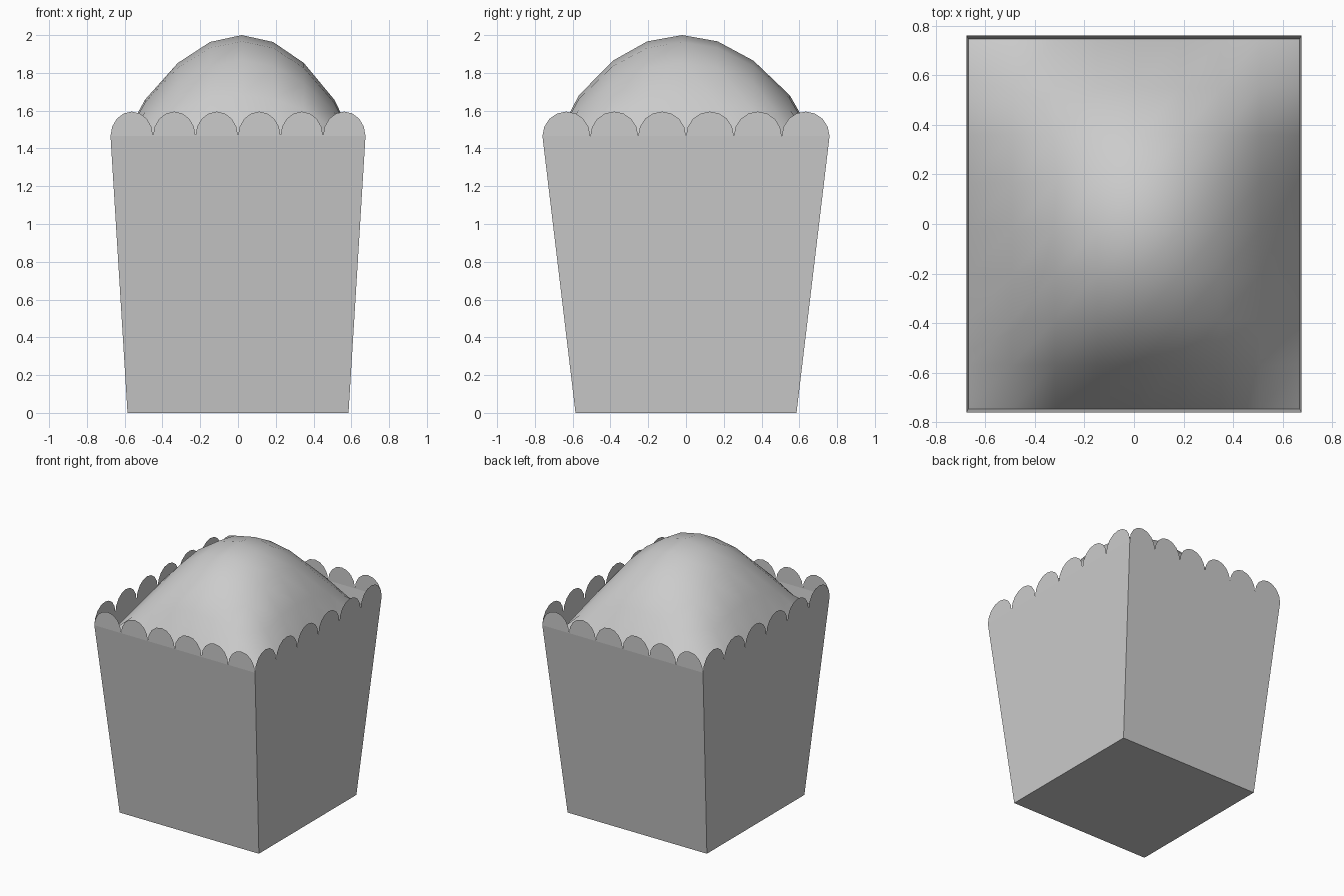
import bpy, bmesh, math

if "Cube" in bpy.data.objects:
    bpy.data.objects.remove(bpy.data.objects["Cube"])

B = 0.585                 # half width of the base
TX, TY = 0.675, 0.76      # half widths at the rim
RIM, LOBE = 1.465, 0.13   # rim height, scallop height


def finish(name, bm, smooth=False):
    bmesh.ops.remove_doubles(bm, verts=bm.verts, dist=0.0005)
    me = bpy.data.meshes.new(name)
    bm.to_mesh(me)
    bm.free()
    ob = bpy.data.objects.new(name, me)
    bpy.context.collection.objects.link(ob)
    for p in me.polygons:
        p.use_smooth = smooth
    return ob


def face(bm, pts):
    return bm.faces.new([bm.verts.new(p) for p in pts])


# tapered carton: open top, thin walls
low = [(-B, -B), (B, -B), (B, B), (-B, B)]
top = [(-TX, -TY), (TX, -TY), (TX, TY), (-TX, TY)]
bm = bmesh.new()
face(bm, [(x, y, 0) for x, y in reversed(low)])
for i in range(4):
    j = (i + 1) % 4
    face(bm, [(*low[i], 0), (*low[j], 0), (*top[j], RIM), (*top[i], RIM)])
finish("carton", bm)

# vertical scalloped rim, six lobes per side
bm = bmesh.new()
for i in range(4):
    (ax, ay), (bx, by) = top[i], top[(i + 1) % 4]
    for k in range(6):
        pts = []
        for s in range(9):
            a = math.pi * s / 8
            t = (k + 0.5 + 0.5 * math.cos(a)) / 6
            pts.append((ax + (bx - ax) * t, ay + (by - ay) * t,
                        RIM + LOBE * math.sin(a)))
        face(bm, reversed(pts[::-1]))
finish("scalloped_rim", bm)

# domed heap filling the carton, meeting the walls below the rim
Z0, N = 1.34, 8
hx = B + (TX - B) * Z0 / RIM
hy = B + (TY - B) * Z0 / RIM
bm = bmesh.new()
bmesh.ops.create_grid(bm, x_segments=N, y_segments=N, size=1)
for v in bm.verts:
    u, w = v.co.x, v.co.y
    fu, fw = max(0, 1 - u * u), max(0, 1 - w * w)
    v.co = (hx * u + 0.02 * fu, hy * w - 0.02 * fw,
            Z0 + (2 - Z0) * fu ** 0.88 * fw ** 0.8)
finish("filling_heap", bm, smooth=True)
